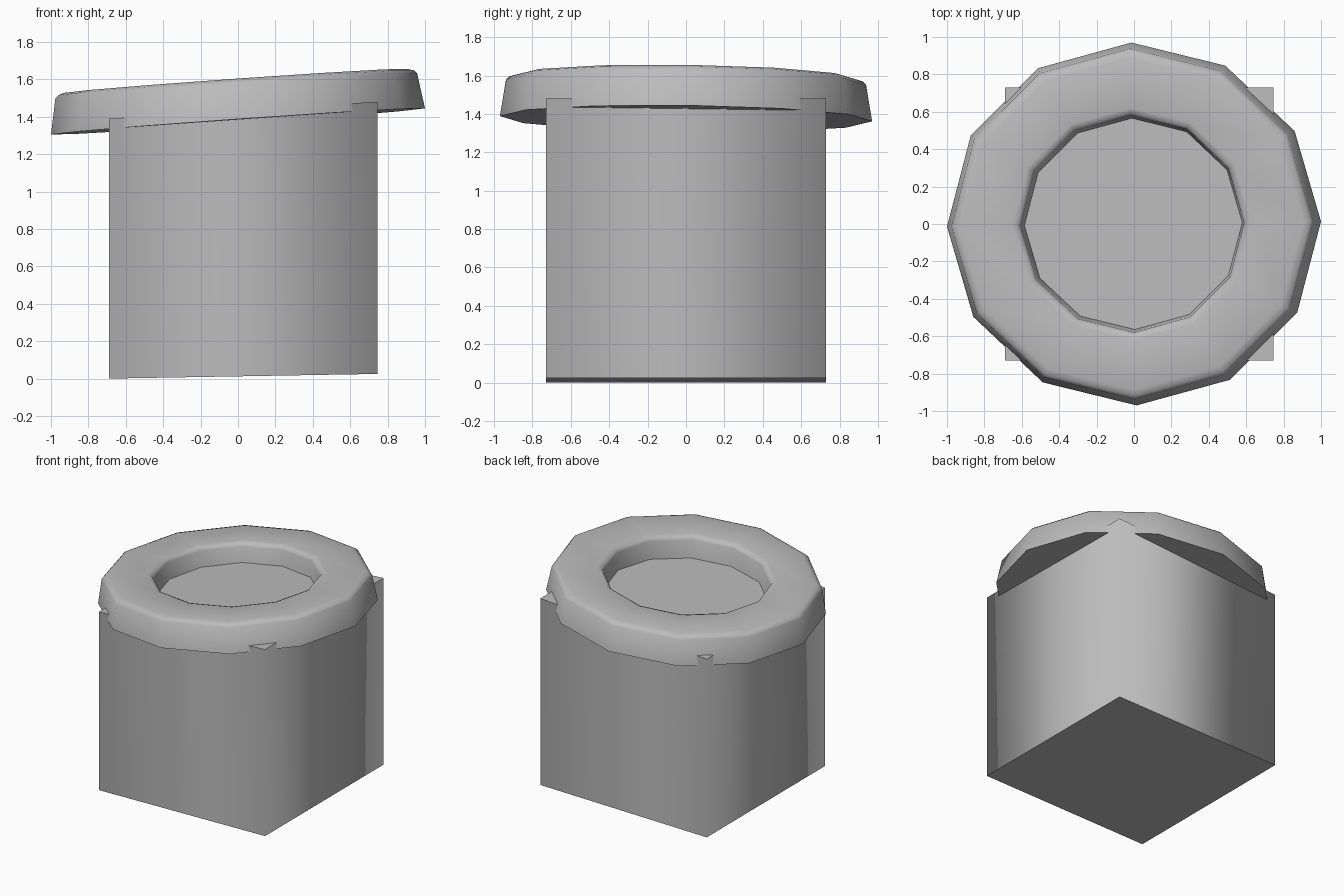
import bpy
import bmesh
from math import sin, cos, pi, radians

cube = bpy.data.objects.get("Cube")
if cube:
    bpy.data.objects.remove(cube, do_unlink=True)

grey = bpy.data.materials.new("plain grey")
grey.use_nodes = True
colour = (0.5, 0.5, 0.5, 1)
grey.diffuse_color = colour
grey.node_tree.nodes["Principled BSDF"].inputs["Base Color"].default_value = colour


def add_object(name, bm):
    bmesh.ops.recalc_face_normals(bm, faces=bm.faces)
    mesh = bpy.data.meshes.new(name)
    bm.to_mesh(mesh)
    bm.free()
    mesh.materials.append(grey)
    obj = bpy.data.objects.new(name, mesh)
    bpy.context.collection.objects.link(obj)
    return obj


# Square body with slightly sloping base and top; vertical corners are soft
bm = bmesh.new()
bmesh.ops.create_cube(bm, size=1)
for v in bm.verts:
    top, right = v.co.z > 0, v.co.x > 0
    v.co.x = 0.745 if right else -0.69
    v.co.y *= 1.46
    if top:
        v.co.z = 1.48 if right else 1.39
    else:
        v.co.z = 0.025 if right else 0.0
for e in bm.edges:
    a, b = e.verts
    e.smooth = abs(a.co.z - b.co.z) > 0.5
for f in bm.faces:
    f.smooth = True
add_object("body", bm)

# Tilted twelve-sided rim: a closed cross-section (radius, height) swept round
SIDES = 12
profile = [(1.0, 0.0), (0.967, 0.19), (0.95, 0.207), (0.915, 0.217),
           (0.64, 0.217), (0.61, 0.207), (0.598, 0.185), (0.575, 0.0)]
bm = bmesh.new()
loops = []
for i in range(SIDES):
    a = 2 * pi * i / SIDES + radians(0.8)
    loop = []
    for r, h in profile:
        x, y = r * cos(a), 0.97 * r * sin(a)
        z = 1.375 + h + 0.07 * x - 0.013 * y
        loop.append(bm.verts.new((x - 0.05 * h, y, z)))
    loops.append(loop)
n = len(profile)
for i in range(SIDES):
    p, q = loops[i], loops[(i + 1) % SIDES]
    for j in range(n):
        k = (j + 1) % n
        bm.faces.new((p[j], q[j], q[k], p[k]))
rim = add_object("rim", bm)
bpy.ops.object.select_all(action='DESELECT')
rim.select_set(True)
bpy.context.view_layer.objects.active = rim
bpy.ops.object.shade_smooth_by_angle(angle=radians(50))
